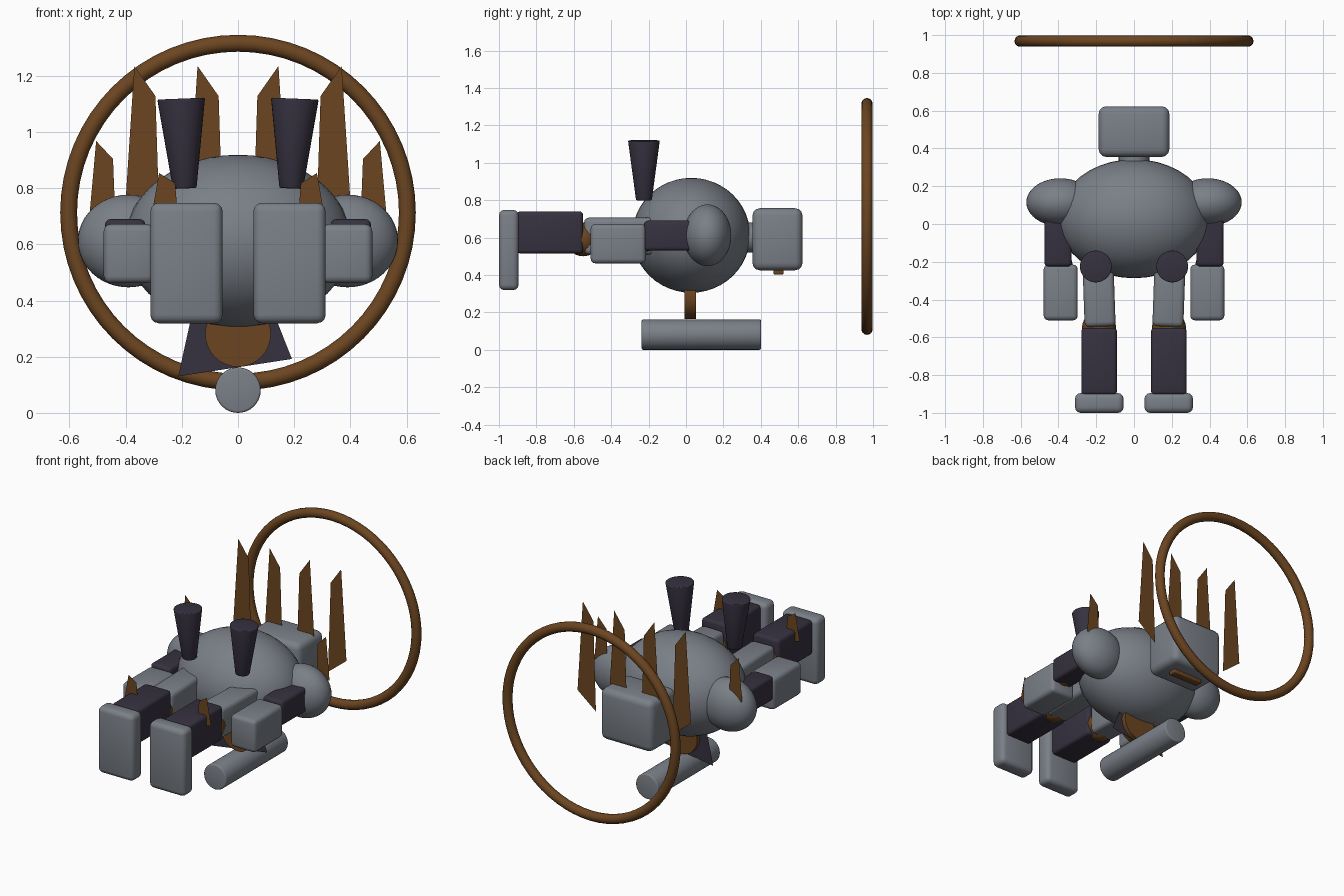
import bpy, math
from math import pi

if "Cube" in bpy.data.objects:
    bpy.data.objects.remove(bpy.data.objects["Cube"])


def material(name, rgb):
    m = bpy.data.materials.new(name)
    m.diffuse_color = (*rgb, 1)
    m.use_nodes = True
    m.node_tree.nodes["Principled BSDF"].inputs["Base Color"].default_value = m.diffuse_color
    return m


BROWN = material("bronze", (0.15, 0.06, 0.015))
DARK = material("dark_violet", (0.037, 0.031, 0.05))
STEEL = material("slate_steel", (0.195, 0.215, 0.245))


def bevel_edges(width, angle=30):
    ob = bpy.context.object
    mod = ob.modifiers.new("bevel", 'BEVEL')
    mod.width, mod.segments, mod.angle_limit = width, 3, math.radians(angle)
    bpy.ops.object.modifier_apply(modifier=mod.name)


def finish(name, mat):
    ob = bpy.context.object
    ob.name = name
    ob.data.materials.append(mat)
    bpy.ops.object.shade_smooth_by_angle(angle=math.radians(35))


def box(name, lo, hi, mat=STEEL, bevel=0.03, rz=0):
    """Rounded box between two opposite corners."""
    bpy.ops.mesh.primitive_cube_add(size=1, location=[(a + b) / 2 for a, b in zip(lo, hi)])
    ob = bpy.context.object
    ob.scale = [b - a for a, b in zip(lo, hi)]
    bpy.ops.object.transform_apply(location=False, rotation=False, scale=True)
    ob.rotation_euler.z = rz
    bevel_edges(bevel)
    finish(name, mat)


def ellipsoid(name, loc, radii, mat=STEEL):
    bpy.ops.mesh.primitive_uv_sphere_add(segments=40, ring_count=24, radius=1, location=loc)
    bpy.context.object.scale = radii
    bpy.ops.object.transform_apply(location=False, rotation=False, scale=True)
    finish(name, mat)


def cylinder(name, loc, r, depth, rot, mat=STEEL, r2=None, bevel=0):
    bpy.ops.mesh.primitive_cone_add(vertices=32, radius1=r, radius2=r if r2 is None else r2,
                                    depth=depth, location=loc, rotation=rot)
    if bevel:
        bevel_edges(bevel)
    finish(name, mat)


def plate(name, y, pts, mat):
    """Flat sheet in the plane of constant y."""
    me = bpy.data.meshes.new(name)
    me.from_pydata([(x, y, z) for x, z in pts], [], [range(len(pts))])
    ob = bpy.data.objects.new(name, me)
    bpy.context.collection.objects.link(ob)
    me.materials.append(mat)


ALONG_Y = (pi / 2, 0, 0)

# Torso, neck, head with visor underneath
ellipsoid("torso", (0, 0.028, 0.612), (0.402, 0.315, 0.307))
cylinder("neck", (0, 0.32, 0.6), 0.08, 0.12, ALONG_Y)
box("head", (-0.187, 0.355, 0.425), (0.187, 0.623, 0.757), bevel=0.04)
box("visor", (-0.11, 0.468, 0.402), (0.11, 0.522, 0.45), BROWN, bevel=0.008)

# Halo ring behind the head
bpy.ops.mesh.primitive_torus_add(major_radius=0.603, minor_radius=0.03, major_segments=64,
                                 minor_segments=14, location=(0, 0.968, 0.713), rotation=ALONG_Y)
finish("halo_ring", BROWN)

# Belly disc, cloth and lower drum
cylinder("belly_disc", (0, 0.023, 0.281), 0.117, 0.063, ALONG_Y, BROWN)
plate("cloth", 0.025, [(-0.213, 0.13), (0.192, 0.192), (0.09, 0.45), (-0.142, 0.45)], DARK)
cylinder("drum", (0, 0.082, 0.081), 0.081, 0.638, ALONG_Y, bevel=0.008)

for s, side in ((-1, "left"), (1, "right")):
    def sbox(name, x0, x1, y0, y1, z0, z1, mat=STEEL, bevel=0.025, rz=0):
        a, b = sorted((s * x0, s * x1))
        box(f"{side}_{name}", (a, y0, z0), (b, y1, z1), mat, bevel, s * rz)

    def spike(name, y, pts):
        plate(f"{side}_{name}", y, [(s * x, z) for x, z in pts], BROWN)

    # Arm
    ellipsoid(side + "_shoulder", (s * 0.39, 0.115, 0.612), (0.18, 0.127, 0.165))
    sbox("upper_arm", 0.33, 0.474, -0.225, 0.1, 0.53, 0.69, DARK, 0.02)
    ellipsoid(side + "_elbow", (s * 0.395, -0.218, 0.595), (0.07, 0.07, 0.07), BROWN)
    sbox("forearm", 0.298, 0.478, -0.51, -0.215, 0.462, 0.672)

    # Leg
    sbox("thigh", 0.104, 0.268, -0.543, -0.15, 0.51, 0.706, rz=-0.035)
    ellipsoid(side + "_knee", (s * 0.185, -0.55, 0.59), (0.09, 0.09, 0.09), BROWN)
    sbox("shin", 0.09, 0.279, -0.905, -0.55, 0.515, 0.74, DARK, 0.02)
    sbox("foot", 0.055, 0.312, -1.0, -0.895, 0.319, 0.748, bevel=0.03)

    # Flared exhaust
    cylinder(side + "_exhaust", (s * 0.196, -0.225, 0.959), 0.042, 0.32,
             (0, s * 0.04, 0), DARK, r2=0.085, bevel=0.006)

    # Flat blades: two behind the head, one on the shoulder, one on the shin
    for i, dx in enumerate((0, 0.225)):
        spike(f"head_blade_{i}", 0.53, [(0.369 - dx, 1.235), (0.294 - dx, 1.128),
                                        (0.275 - dx, 0.545), (0.407 - dx, 0.65)])
    spike("shoulder_blade", 0.181, [(0.505, 0.968), (0.445, 0.904), (0.435, 0.65), (0.53, 0.69)])
    spike("shin_blade", -0.72, [(0.281, 0.854), (0.224, 0.818), (0.21, 0.65), (0.312, 0.68)])
